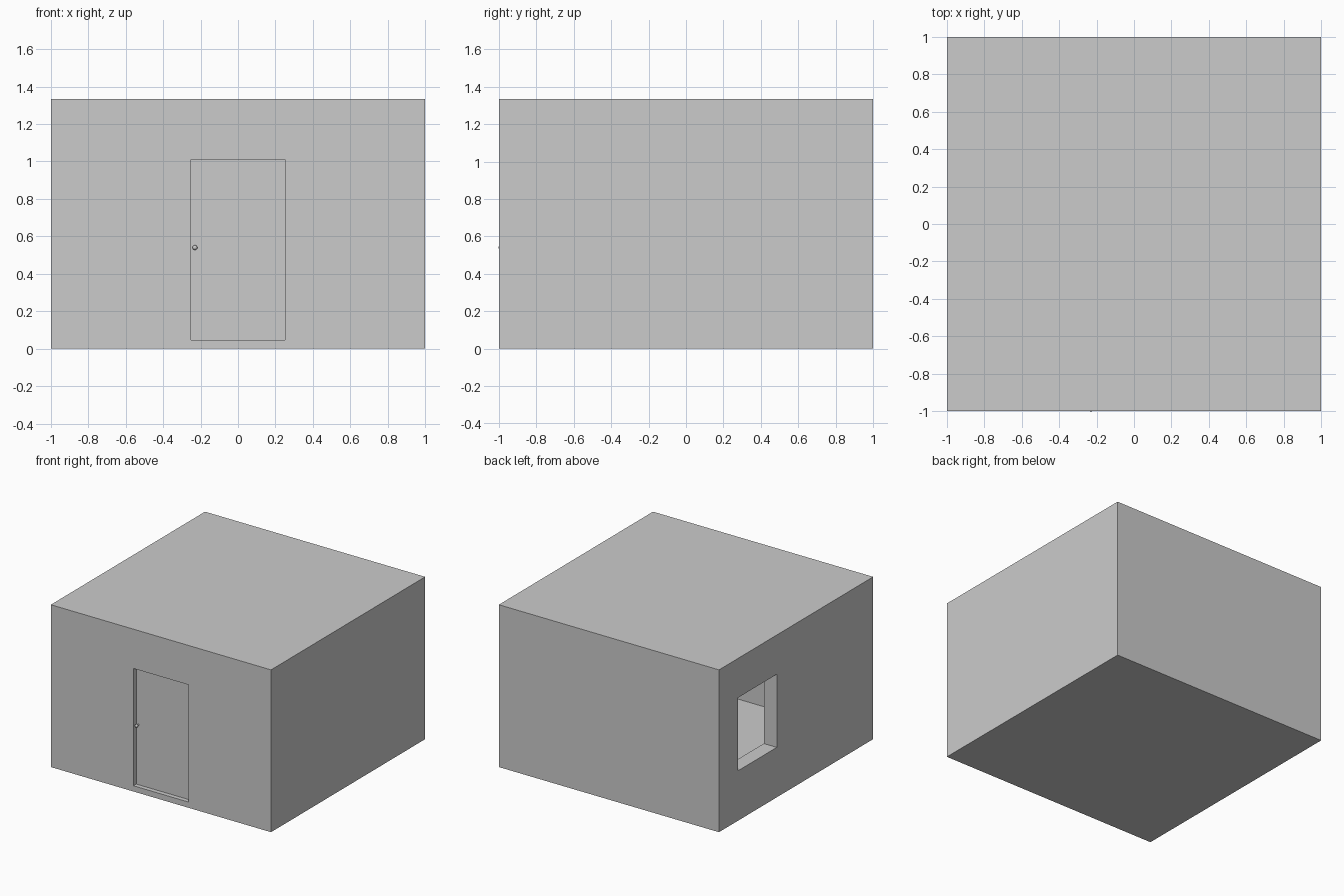
import bpy
from math import radians

if "Cube" in bpy.data.objects:
    bpy.data.objects.remove(bpy.data.objects["Cube"])

HEIGHT = 1.333
WALL = 0.118
SLAB = 0.047          # floor and ceiling thickness
DOOR_Y = -1 + WALL / 2


def box(name, lo, hi):
    """Box spanning two opposite corners."""
    bpy.ops.mesh.primitive_cube_add(size=1, location=[(a + b) / 2 for a, b in zip(lo, hi)])
    ob = bpy.context.object
    ob.name = name
    ob.scale = [b - a for a, b in zip(lo, hi)]
    bpy.ops.object.transform_apply(location=False, rotation=False, scale=True)
    return ob


def cut(target, cutter):
    """Subtract a hidden cutter from the target."""
    mod = target.modifiers.new(cutter.name, 'BOOLEAN')
    mod.operation = 'DIFFERENCE'
    mod.solver = 'EXACT'
    mod.object = cutter
    cutter.hide_render = True
    cutter.display_type = 'WIRE'


# Hollow room shell with a doorway in front and a window on the left
shell = box("room_shell", (-1, -1, 0), (1, 1, HEIGHT))
inner = 1 - WALL
cut(shell, box("room_cutter", (-inner, -inner, SLAB), (inner, inner, HEIGHT - SLAB)))
cut(shell, box("doorway_cutter", (-0.25, -1.1, SLAB), (0.25, -0.8, 1.01)))
cut(shell, box("window_cutter", (-1.1, 0.25, 0.41), (-0.8, 0.755, 1.01)))

# Door leaf set into the middle of the front wall
box("door", (-0.25, DOOR_Y - 0.022, SLAB), (0.25, DOOR_Y + 0.022, 1.01))

# Round knobs with short stems on both faces of the door
for side, label in ((-1, "outer"), (1, "inner")):
    bpy.ops.mesh.primitive_cylinder_add(vertices=16, radius=0.006, depth=0.02,
                                        location=(-0.23, DOOR_Y + side * 0.031, 0.54),
                                        rotation=(radians(90), 0, 0))
    bpy.context.object.name = label + "_knob_stem"
    bpy.ops.object.shade_smooth_by_angle()
    bpy.ops.mesh.primitive_uv_sphere_add(segments=16, ring_count=10, radius=0.013,
                                         location=(-0.23, DOOR_Y + side * 0.048, 0.54))
    bpy.context.object.name = label + "_knob"
    bpy.ops.object.shade_smooth_by_angle()
